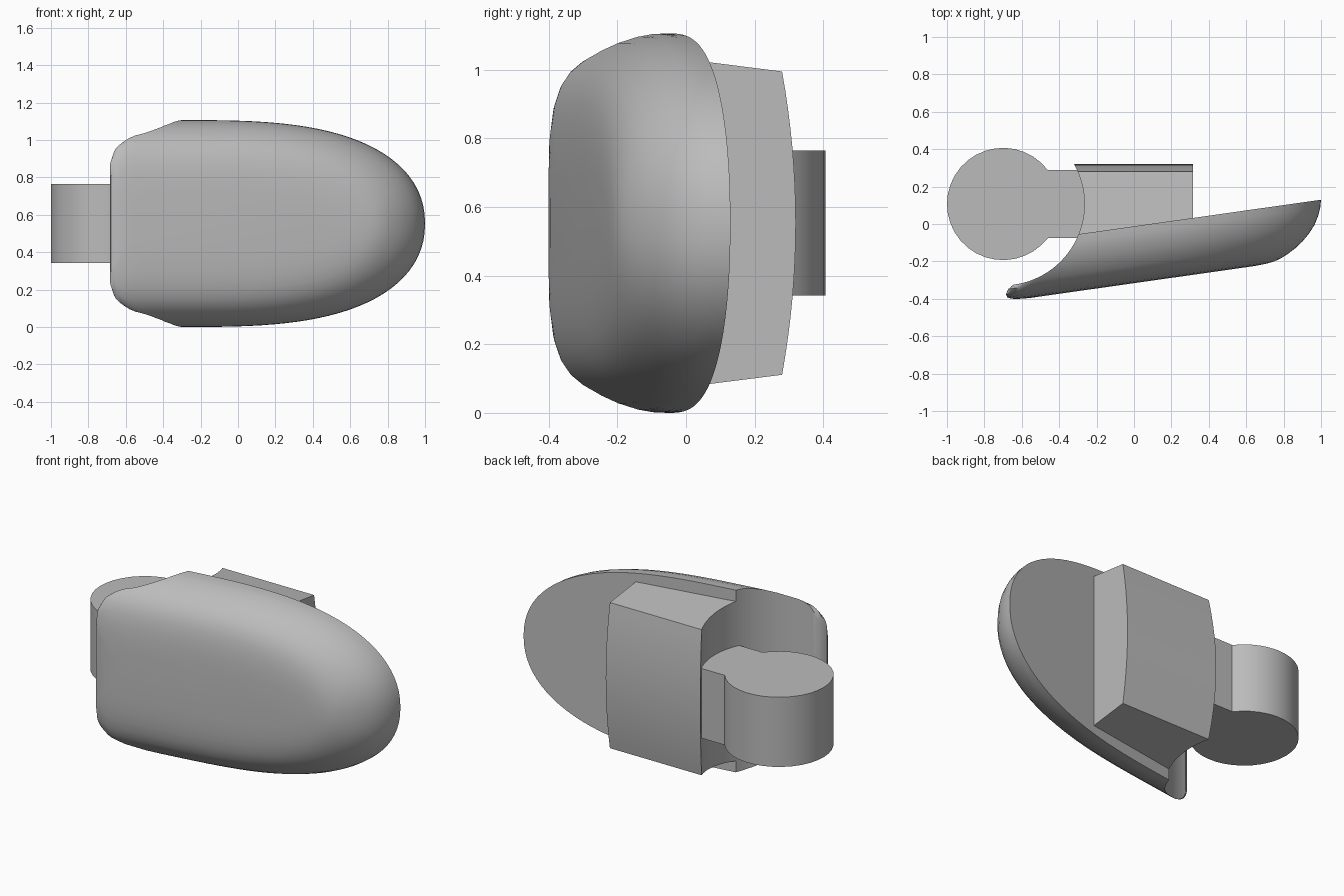
import bpy, bmesh, math

if "Cube" in bpy.data.objects:
    bpy.data.objects.remove(bpy.data.objects["Cube"])

MID = 0.553                  # height of the mirror plane
PIVOT = (-0.7, 0.107)        # hinge axis in plan

grey = bpy.data.materials.new("plain_grey")
grey.use_nodes = True
grey.diffuse_color = (0.5, 0.5, 0.5, 1)
grey.node_tree.nodes["Principled BSDF"].inputs["Base Color"].default_value = (0.5, 0.5, 0.5, 1)


def finish(name, bm):
    bmesh.ops.recalc_face_normals(bm, faces=bm.faces)
    mesh = bpy.data.meshes.new(name)
    bm.to_mesh(mesh)
    bm.free()
    mesh.materials.append(grey)
    ob = bpy.data.objects.new(name, mesh)
    bpy.context.collection.objects.link(ob)
    return ob


def loft(name, rings):
    bm = bmesh.new()
    loops = [[bm.verts.new(p) for p in ring] for ring in rings]
    for a, b in zip(loops, loops[1:]):
        for i in range(len(a)):
            j = (i + 1) % len(a)
            bm.faces.new((a[i], a[j], b[j], b[i]))
    bm.faces.new(loops[0])
    bm.faces.new(loops[-1])
    return finish(name, bm)


def prism(name, outline, z0, z1):
    return loft(name, [[(x, y, z) for x, y in outline] for z in (z0, z1)])


def circle(radius, count, start=0.0, sweep=math.tau):
    return [(PIVOT[0] + radius * math.cos(start + sweep * i / count),
             PIVOT[1] + radius * math.sin(start + sweep * i / count)) for i in range(count)]


def activate(ob):
    bpy.ops.object.select_all(action="DESELECT")
    ob.select_set(True)
    bpy.context.view_layer.objects.active = ob


def smooth(ob, angle):
    activate(ob)
    bpy.ops.object.shade_smooth_by_angle(angle=math.radians(angle))


def cut(ob, cutter):
    mod = ob.modifiers.new("hinge_clearance", "BOOLEAN")
    mod.operation = "DIFFERENCE"
    mod.solver = "EXACT"
    mod.object = cutter
    activate(ob)
    bpy.ops.object.modifier_apply(modifier=mod.name)


# Rounded shell: outlines that shrink from the slanted back plane to the front
def shell_ring(depth, inset, tip_inset, left, steps=40):
    right = 1.0 - tip_inset
    top = []
    for i in range(steps + 1):
        x = left + (right - left) * (1 - math.cos(math.pi * i / steps)) / 2
        w = max(0.0, min(1.0, (x + 0.3) / (right + 0.3)))
        h = (0.553 - inset) * (1 - w ** 3) ** 0.46
        c = max(0.0, (left + 0.1 - x) / 0.1)
        h -= 0.1 * (1 - math.sqrt(max(0.0, 1 - c * c)))
        top.append((x, h))
    outline = top + [(x, -h) for x, h in reversed(top[:-1])]
    return [(x, -0.055 + 0.142 * (x + 0.3) - depth, MID + h) for x, h in outline]


levels = [
    (0, 0, 0, -0.5), (0.04, 0.002, 0.004, -0.5), (0.08, 0.01, 0.014, -0.52),
    (0.13, 0.028, 0.035, -0.55), (0.17, 0.05, 0.063, -0.59), (0.21, 0.08, 0.1, -0.63),
    (0.24, 0.11, 0.138, -0.672), (0.265, 0.15, 0.178, -0.685), (0.283, 0.2, 0.215, -0.678),
    (0.294, 0.26, 0.25, -0.655), (0.3, 0.32, 0.29, -0.62), (0.304, 0.4, 0.36, -0.56),
]
shell = loft("shell", [shell_ring(*level) for level in levels])

# Back block: one profile with a bowed rear face, run along x
profile = [(-0.06, 0.485)]
for i in range(17):
    t = 1 - i / 8
    profile.append((0.32 - 0.04 * t * t, 0.442 * t))
profile.append((-0.06, -0.485))
block = loft("back_block", [[(x, y, MID + z) for y, z in profile] for x in (-0.55, 0.315)])

# Round clearance around the hinge
cutter = prism("clearance_cutter", circle(0.435, 96), -0.2, 1.4)
cut(shell, cutter)
cut(block, cutter)
bpy.data.objects.remove(cutter)

# Hinge: barrel and web in one outline
a = math.asin(0.18 / 0.3)
barrel = circle(0.3, 28, a, math.tau - 2 * a)
web = [(-0.46, -0.075), (-0.22, -0.075), (-0.22, 0.29)]
hinge = prism("hinge_barrel", barrel + web + [(-0.46, 0.29)], 0.342, 0.765)

smooth(shell, 35)
smooth(block, 20)
smooth(hinge, 25)
